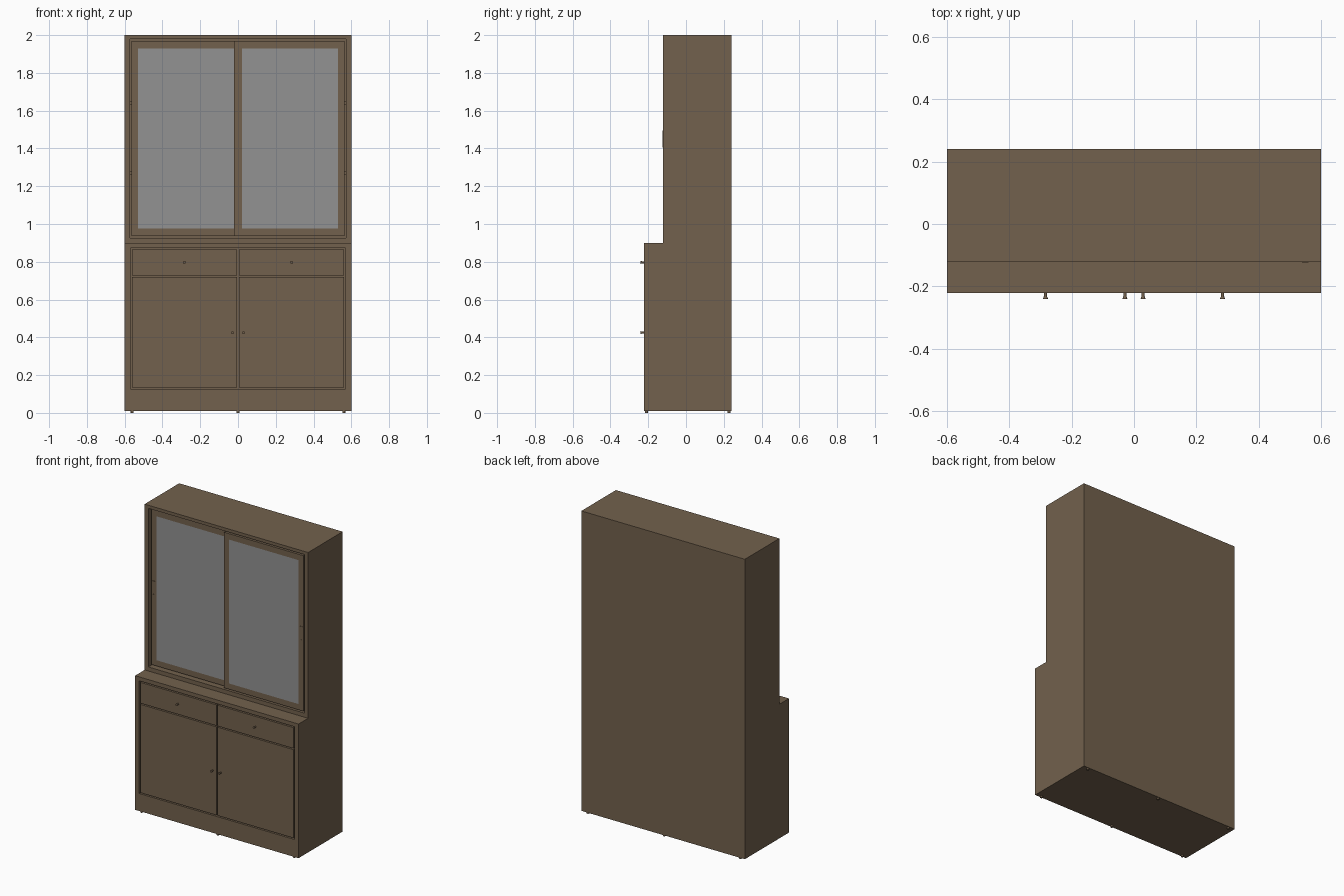
import bpy
import bmesh
from mathutils import Vector

cube = bpy.data.objects.get("Cube")
if cube:
    bpy.data.objects.remove(cube, do_unlink=True)


def material(name, rgb):
    m = bpy.data.materials.new(name)
    m.use_nodes = True
    m.diffuse_color = (*rgb, 1)
    m.node_tree.nodes["Principled BSDF"].inputs["Base Color"].default_value = (*rgb, 1)
    return m


WOOD = material("walnut brown", (0.17, 0.12, 0.074))
GLASS = material("grey glass", (0.29, 0.29, 0.29))


def finish(name, bm, mats):
    mesh = bpy.data.meshes.new(name)
    bmesh.ops.recalc_face_normals(bm, faces=bm.faces)
    bm.to_mesh(mesh)
    bm.free()
    for m in mats:
        mesh.materials.append(m)
    ob = bpy.data.objects.new(name, mesh)
    bpy.context.collection.objects.link(ob)
    return ob


def block(name, x, y, z, opening=None, depth=0, glazed=False):
    """Box from ranges; opening = (x range, z range) on the front, pushed in by depth."""
    bm = bmesh.new()
    bmesh.ops.create_cube(bm, size=1)
    for v in bm.verts:
        v.co = Vector([r[0] if c < 0 else r[1] for c, r in zip(v.co, (x, y, z))])
    if opening:
        bm.normal_update()
        front = min(bm.faces, key=lambda f: f.normal.y)
        bmesh.ops.inset_individual(bm, faces=[front], thickness=0.001)
        cx, cz = sum(x) / 2, sum(z) / 2
        for v in front.verts:
            v.co.x = opening[0][v.co.x > cx]
            v.co.z = opening[1][v.co.z > cz]
        if glazed:
            front.material_index = 1
        if depth:
            front = bmesh.ops.extrude_discrete_faces(bm, faces=[front])["faces"][0]
            for v in front.verts:
                v.co.y += depth
    return finish(name, bm, [WOOD, GLASS] if glazed else [WOOD])


def turned(name, x, y, z, rings, axis):
    """Small round part: rings are (distance along axis, radius)."""
    bm = bmesh.new()
    for (d0, r0), (d1, r1) in zip(rings, rings[1:]):
        made = bmesh.ops.create_cone(bm, cap_ends=True, segments=16,
                                     radius1=r0, radius2=r1, depth=d1 - d0)
        bmesh.ops.translate(bm, verts=made["verts"], vec=(0, 0, (d0 + d1) / 2))
    turn = Vector((0, 0, 1)).rotation_difference(Vector(axis)).to_matrix()
    for v in bm.verts:
        v.co = turn @ v.co + Vector((x, y, z))
    ob = finish(name, bm, [WOOD])
    bpy.ops.object.select_all(action="DESELECT")
    ob.select_set(True)
    bpy.context.view_layer.objects.active = ob
    bpy.ops.object.shade_smooth_by_angle()


BACK, LOW_FRONT, UP_FRONT = 0.24, -0.222, -0.122
W, SEAM, TOP = 0.6, 0.9, 2.0

# Carcasses, open at the front
block("lower_carcass", (-W, W), (LOW_FRONT, BACK), (0.01, SEAM),
      ((-0.57, 0.57), (0.126, 0.874)), 0.44)
block("upper_carcass", (-W, W), (UP_FRONT, BACK), (SEAM, TOP),
      ((-0.573, 0.573), (0.927, 1.979)), 0.34)

# Shelves inside the display cabinet
for z in (1.27, 1.64):
    block("upper_shelf", (-0.572, 0.572), (-0.05, 0.215), (z - 0.01, z + 0.01))

# Base drawers and doors with their knobs
knob = ((0, 0.005), (0.01, 0.005), (0.018, 0.008))
for side, s in (("right", -1), ("left", 1)):
    x = sorted((s * 0.004, s * 0.562))
    y = (LOW_FRONT, LOW_FRONT + 0.02)
    block(side + "_drawer_front", x, y, (0.728, 0.866))
    block(side + "_base_door", x, y, (0.134, 0.72))
    turned(side + "_drawer_knob", s * 0.284, LOW_FRONT, 0.797, knob, (0, -1, 0))
    turned(side + "_door_knob", s * 0.029, LOW_FRONT, 0.425, knob, (0, -1, 0))

# Sliding glazed doors, the left one running in front, with cup handles
for side, s, y in (("right", -1, UP_FRONT + 0.022), ("left", 1, UP_FRONT + 0.001)):
    x = sorted((-s * 0.018, s * 0.564))
    glass = sorted((s * 0.02, s * 0.53))
    block(side + "_glass_door", x, (y, y + 0.018), (0.937, 1.969),
          (glass, (0.975, 1.93)), glazed=True)
    hx, hz = s * 0.549, 1.45
    block(side + "_cup_handle", (hx - 0.01, hx + 0.01), (y - 0.003, y + 0.002),
          (hz - 0.046, hz + 0.046),
          ((hx - 0.007, hx + 0.007), (hz - 0.042, hz + 0.042)), 0.002)

# Low round feet
for x in (-0.56, 0, 0.56):
    for y in (-0.21, 0.228):
        turned("foot", x, y, 0, ((0, 0.008), (0.012, 0.008)), (0, 0, 1))
